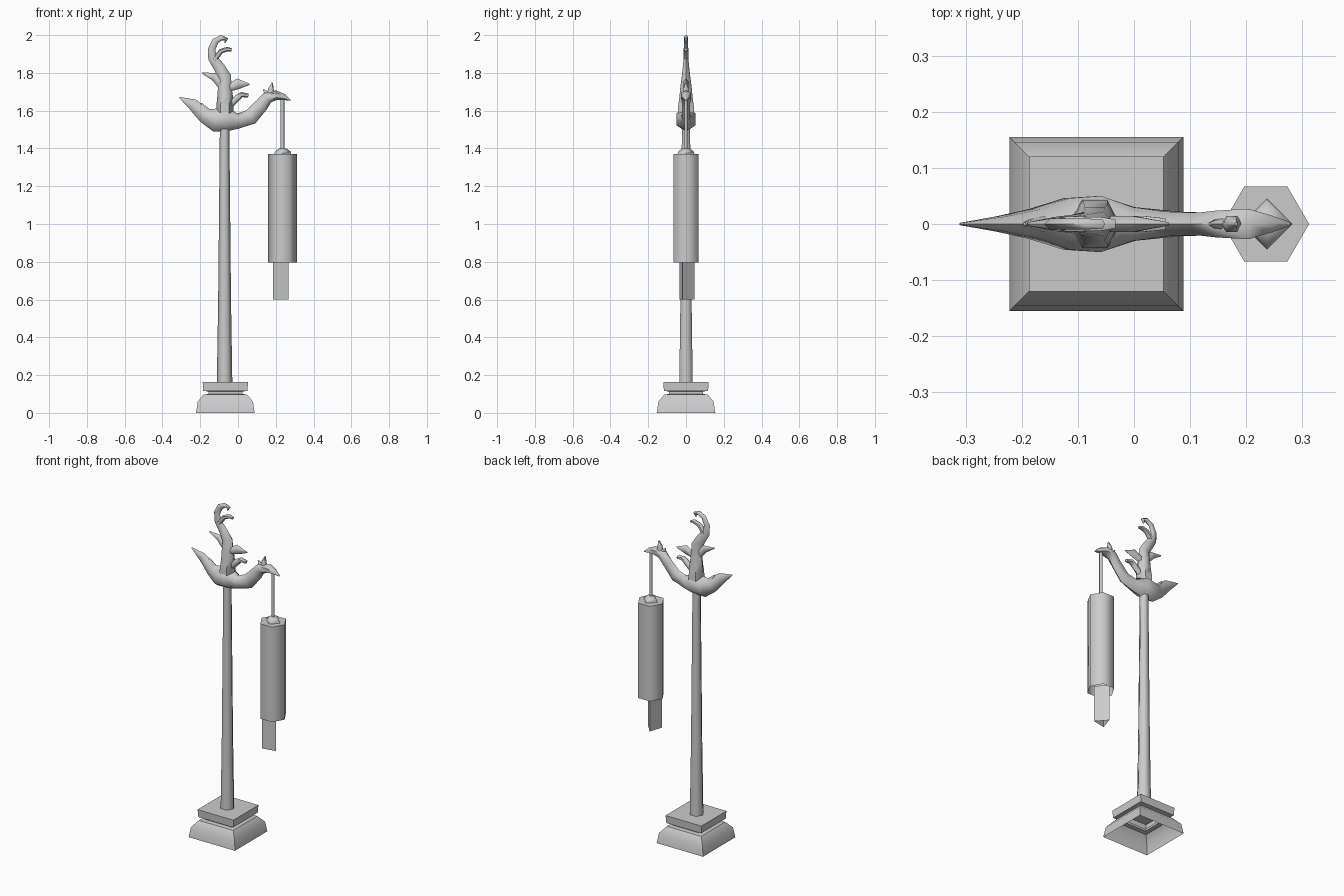
import bpy, math
from mathutils import Vector

old = bpy.data.objects.get("Cube")
if old:
    bpy.data.objects.remove(old, do_unlink=True)

# One stone grey for everything
GREY = (0.6, 0.6, 0.6, 1)
stone = bpy.data.materials.new("stone_grey")
stone.use_nodes = True
stone.diffuse_color = GREY
stone.node_tree.nodes["Principled BSDF"].inputs["Base Color"].default_value = GREY


def make(name, rings, cap_start=True, cap_end=True, angle=40):
    """Skin a list of equal rings of points."""
    n = len(rings[0])
    verts = [p for ring in rings for p in ring]
    faces = [(i * n + j, i * n + (j + 1) % n, (i + 1) * n + (j + 1) % n, (i + 1) * n + j)
             for i in range(len(rings) - 1) for j in range(n)]
    if cap_start:
        faces.append(tuple(reversed(range(n))))
    if cap_end:
        faces.append(tuple(range(len(verts) - n, len(verts))))
    mesh = bpy.data.meshes.new(name)
    mesh.from_pydata(verts, [], faces)
    mesh.materials.append(stone)
    ob = bpy.data.objects.new(name, mesh)
    bpy.context.collection.objects.link(ob)
    bpy.ops.object.select_all(action='DESELECT')
    ob.select_set(True)
    bpy.context.view_layer.objects.active = ob
    bpy.ops.object.shade_smooth_by_angle(angle=math.radians(angle))
    return ob


def prism(name, x, profile, sides, turn=0, y=0, **kw):
    """Upright many-sided column from (radius, height) pairs."""
    rings = []
    for r, z in profile:
        a = [math.radians(turn) + math.tau * k / sides for k in range(sides)]
        rings.append([(x + r * math.cos(t), y + r * math.sin(t), z) for t in a])
    return make(name, rings, **kw)


def limb(name, path):
    """Six-sided limb in the xz plane from (x, z, half width, half depth)."""
    pts = [Vector((x, 0, z)) for x, z, h, d in path]
    rings = []
    for i, (x, z, h, d) in enumerate(path):
        run = pts[min(i + 1, len(pts) - 1)] - pts[max(i - 1, 0)]
        side = Vector((-run.z, 0, run.x)).normalized()
        ring = []
        for k in range(6):
            t = math.tau * k / 6
            ring.append(pts[i] + side * h * math.cos(t)
                        - Vector((0, 1, 0)) * d * math.sin(t) / 0.866)
        rings.append(ring)
    return make(name, rings, angle=60)


# Square pedestal, open underneath
half = [(.155, 0), (.146, .06), (.115, .097), (.09, .1), (.09, .113),
        (.117, .117), (.12, .163)]
prism("pedestal", -.067, [(w * math.sqrt(2), z) for w, z in half], 4, turn=45,
      cap_start=False)

# Tapered pole
prism("pole", -.071, [(.041, .163), (.034, .6), (.025, 1.52)], 6, angle=70)

# Hanging lantern
prism("lantern_body", .235, [(.077, .795), (.077, 1.37)], 6, cap_start=False, angle=70)
prism("lantern_tassel", .222, [(.048, .6), (.048, .82)], 3, turn=222, y=-.003,
      cap_start=False)
prism("lantern_cap", .237, [(.045, 1.37), (.04, 1.385), (.018, 1.4)], 4, angle=60)
prism("lantern_rod", .235, [(.01, 1.39), (.01, 1.66)], 6, angle=70)

# Bird: tail, body, neck and head in one sweep
limb("bird_body", [
    (-.31, 1.67, .003, .002), (-.24, 1.634, .03, .013), (-.178, 1.575, .04, .026),
    (-.12, 1.55, .062, .046), (-.06, 1.555, .065, .05), (0, 1.545, .04, .03),
    (.068, 1.567, .042, .022), (.125, 1.63, .036, .02), (.157, 1.67, .032, .024),
    (.204, 1.682, .025, .027), (.243, 1.672, .016, .015), (.278, 1.655, .003, .003)])

# Raised plume curling over at the top
limb("main_plume", [
    (-.07, 1.55, .045, .045), (-.07, 1.62, .045, .042), (-.068, 1.67, .042, .035),
    (-.07, 1.725, .036, .03), (-.07, 1.78, .034, .022), (-.1, 1.83, .03, .016),
    (-.135, 1.88, .024, .012), (-.14, 1.925, .02, .01), (-.12, 1.968, .018, .01),
    (-.088, 1.986, .014, .01), (-.06, 1.978, .01, .008), (-.07, 1.96, .004, .004)])

# Small feathers: path of (x, z, half width)
feathers = {
    "upper_curl": [(-.125, 1.87, .015), (-.09, 1.915, .013), (-.056, 1.926, .012),
                   (-.034, 1.922, .008)],
    "right_feather": [(-.085, 1.73, .02), (-.125, 1.78, .022), (-.19, 1.8, .003)],
    "left_feather": [(-.05, 1.72, .02), (0, 1.742, .028), (.062, 1.74, .003)],
    "lower_curl": [(-.05, 1.625, .02), (0, 1.67, .017), (.02, 1.685, .014),
                   (.055, 1.68, .01)],
    "tail_feather": [(-.155, 1.57, .03), (-.17, 1.6, .02), (-.195, 1.64, .003)],
    "front_crest": [(.175, 1.68, .022), (.174, 1.715, .015), (.182, 1.748, .003)],
    "back_crest": [(.165, 1.675, .02), (.135, 1.712, .003)],
}
for name, path in feathers.items():
    limb(name, [(x, z, h, min(h, .014)) for x, z, h in path])
